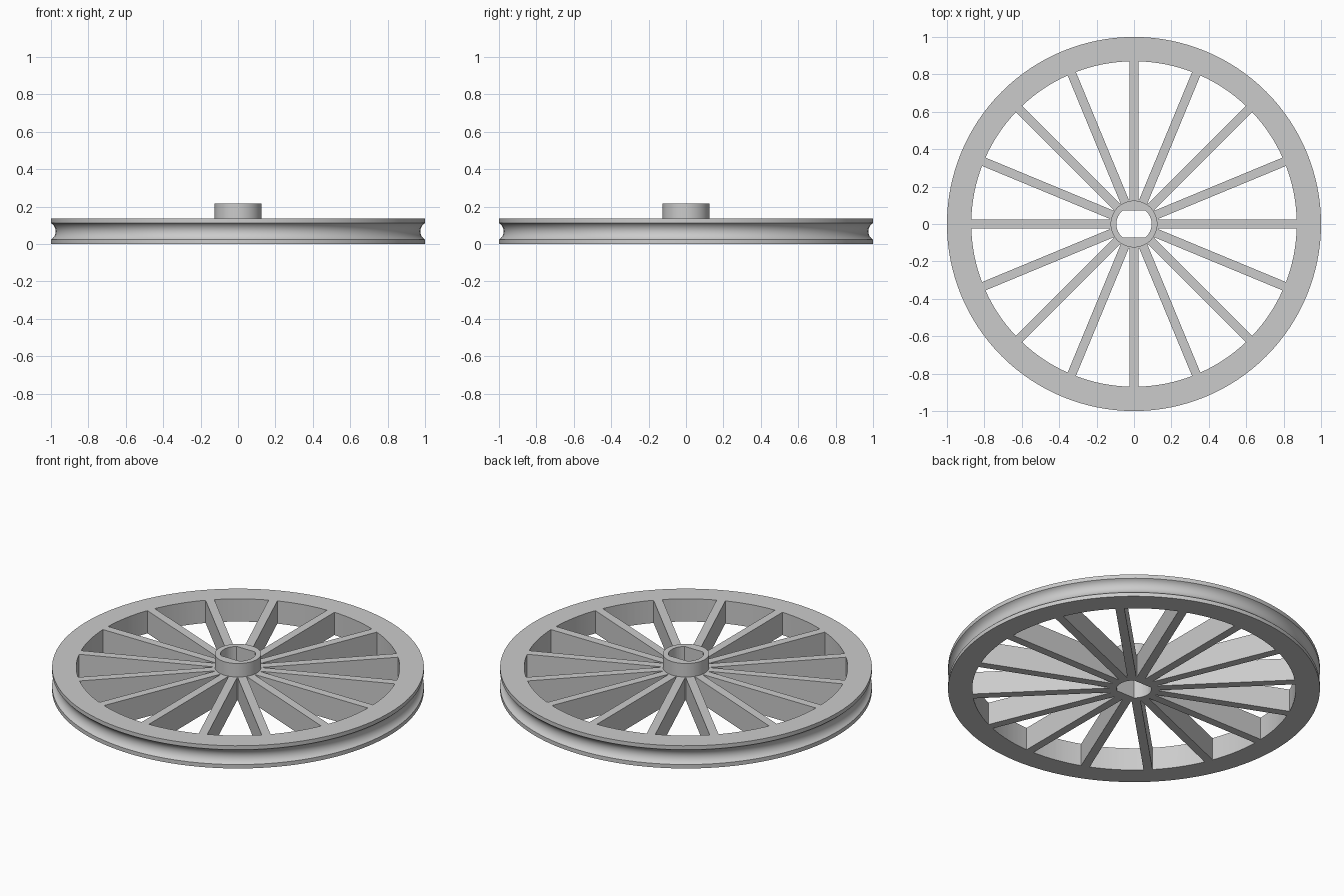
import bpy, bmesh, math
from mathutils import Matrix

cube = bpy.data.objects.get("Cube")
if cube:
    bpy.data.objects.remove(cube, do_unlink=True)

SPOKES, SPOKE_HALF = 16, 0.024
RIM_IN, RIM_TOP = 0.87, 0.135
HUB_R, HUB_TOP = 0.125, 0.215
BORE_R, BORE_FLAT = 0.094, 0.072

grey = bpy.data.materials.new("plain grey")
grey.use_nodes = True
colour = (0.6, 0.6, 0.6, 1)
grey.diffuse_color = colour
grey.node_tree.nodes["Principled BSDF"].inputs["Base Color"].default_value = colour


def to_object(name, bm):
    bmesh.ops.recalc_face_normals(bm, faces=bm.faces)
    mesh = bpy.data.meshes.new(name)
    bm.to_mesh(mesh)
    bm.free()
    mesh.materials.append(grey)
    obj = bpy.data.objects.new(name, mesh)
    bpy.context.collection.objects.link(obj)
    return obj


def add_prism(bm, outline, angle=0):
    """Upright prism taller than the wheel, turned about the axle."""
    turn = Matrix.Rotation(angle, 4, "Z")
    face = bm.faces.new([bm.verts.new(turn @ Matrix.Translation((x, y, -0.1)).translation)
                         for x, y in outline])
    made = bmesh.ops.extrude_face_region(bm, geom=[face])["geom"]
    top = [v for v in made if isinstance(v, bmesh.types.BMVert)]
    bmesh.ops.translate(bm, verts=top, vec=(0, 0, 0.5))


def polar(r, a):
    return (r * math.cos(a), r * math.sin(a))


# Wheel body: grooved disc and raised hub turned from one profile
groove_r, groove_mid, groove_half = 0.051, RIM_TOP / 2, 0.044
swing = math.asin(groove_half / groove_r)
centre = 1 + groove_r * math.cos(swing)
profile = [(0, 0), (1, 0)]
for i in range(13):
    a = swing * (i / 6 - 1)
    profile.append((centre - groove_r * math.cos(a), groove_mid + groove_r * math.sin(a)))
profile += [(1, RIM_TOP), (HUB_R, RIM_TOP), (HUB_R, HUB_TOP), (0, HUB_TOP)]

bm = bmesh.new()
verts = [bm.verts.new((r, 0, z)) for r, z in profile]
edges = [bm.edges.new(pair) for pair in zip(verts, verts[1:])]
bmesh.ops.spin(bm, geom=verts + edges, cent=(0, 0, 0), axis=(0, 0, 1),
               angle=math.tau, steps=128)
bmesh.ops.remove_doubles(bm, verts=bm.verts, dist=1e-5)
wheel = to_object("spoked_wheel", bm)

# Openings between the spokes
bm = bmesh.new()
step = math.tau / SPOKES
edge_angle = step / 2 - math.asin(SPOKE_HALF / RIM_IN)
inner_r = math.hypot(0.13, SPOKE_HALF)
inner_angle = step / 2 - math.atan2(SPOKE_HALF, 0.13)
opening = [polar(inner_r, inner_angle), polar(inner_r, -inner_angle)]
opening += [polar(RIM_IN, edge_angle * (i / 4 - 1)) for i in range(9)]
for k in range(SPOKES):
    add_prism(bm, opening, (k + 0.5) * step)
openings = to_object("spoke_opening_cutter", bm)

# Axle bore with two flats
bm = bmesh.new()
corner = math.asin(BORE_FLAT / BORE_R)
bore = [polar(BORE_R, side + corner * (i / 8 - 1))
        for side in (0, math.pi) for i in range(17)]
add_prism(bm, bore)
axle_bore = to_object("axle_bore_cutter", bm)

# Cut the openings and bore, then keep only the finished wheel
for cutter in (openings, axle_bore):
    cutter.hide_render = True
    cut = wheel.modifiers.new(cutter.name, "BOOLEAN")
    cut.operation = "DIFFERENCE"
    cut.solver = "EXACT"
    cut.object = cutter
bpy.context.view_layer.update()
finished = bpy.data.meshes.new_from_object(
    wheel.evaluated_get(bpy.context.evaluated_depsgraph_get()))
wheel.modifiers.clear()
wheel.data = finished
for cutter in (openings, axle_bore):
    bpy.data.objects.remove(cutter, do_unlink=True)

# Smooth round surfaces with crisp edges
bpy.ops.object.select_all(action="DESELECT")
wheel.select_set(True)
bpy.context.view_layer.objects.active = wheel
bpy.ops.object.shade_smooth_by_angle(angle=math.radians(25))
